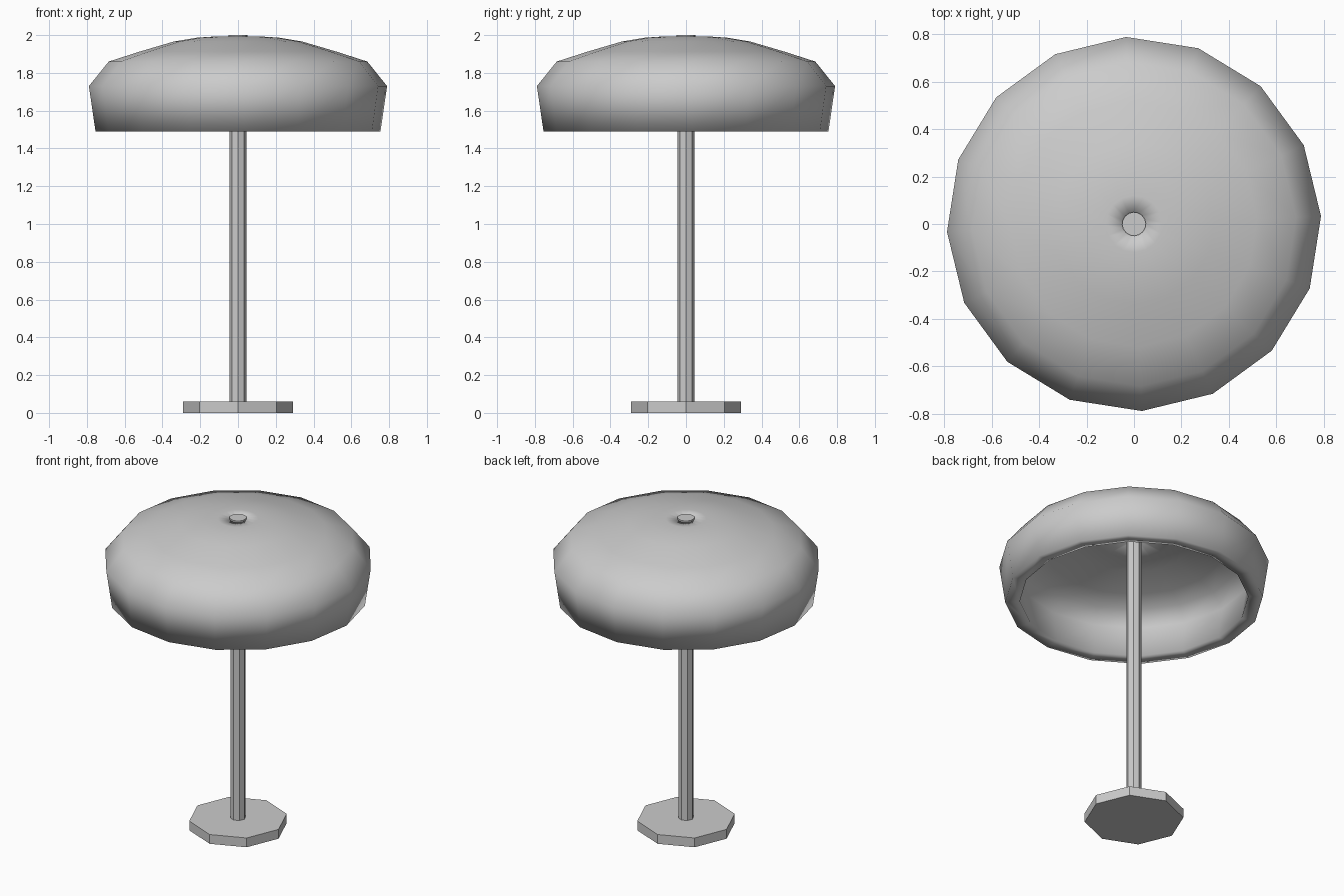
import bpy
from math import cos, sin, pi, radians

if "Cube" in bpy.data.objects:
    bpy.data.objects.remove(bpy.data.objects["Cube"])


def lathe(name, profile, sides, offset=0.0, smooth=False, closed=False):
    """Spin an (r, z) profile around z; closed joins its ends, otherwise ends are capped."""
    n = len(profile)
    verts = [(r * cos(2 * pi * k / sides + offset), r * sin(2 * pi * k / sides + offset), z)
             for r, z in profile for k in range(sides)]
    faces = []
    for i in range(n if closed else n - 1):
        j = (i + 1) % n
        for k in range(sides):
            m = (k + 1) % sides
            faces.append((i * sides + k, i * sides + m, j * sides + m, j * sides + k))
    if not closed:
        faces.append(tuple(reversed(range(sides))))
        faces.append(tuple((n - 1) * sides + k for k in range(sides)))
    mesh = bpy.data.meshes.new(name)
    mesh.from_pydata(verts, [], faces)
    mesh.polygons.foreach_set("use_smooth", [smooth] * len(faces))
    mesh.update()
    obj = bpy.data.objects.new(name, mesh)
    bpy.context.collection.objects.link(obj)
    return obj


# Octagonal foot and stem
lathe("base", [(0.29, 0.0), (0.29, 0.06)], 8)
lathe("stem", [(0.045, 0.06), (0.045, 1.97)], 8)

# Thick dome shade: outer skin upward, inner skin back down
outer = [(0.755, 1.49), (0.79, 1.73), (0.685, 1.86), (0.52, 1.913), (0.34, 1.966),
         (0.22, 1.986), (0.12, 1.993), (0.05, 1.99)]
inner = [(0.05, 1.90), (0.22, 1.896), (0.34, 1.876), (0.52, 1.825), (0.63, 1.785), (0.70, 1.70), (0.67, 1.495)]
lathe("shade", outer + inner, 16, radians(2.4), smooth=True, closed=True)

# Small cap on top
lathe("cap", [(0.05, 1.90), (0.05, 2.0)], 16, radians(2.4))
